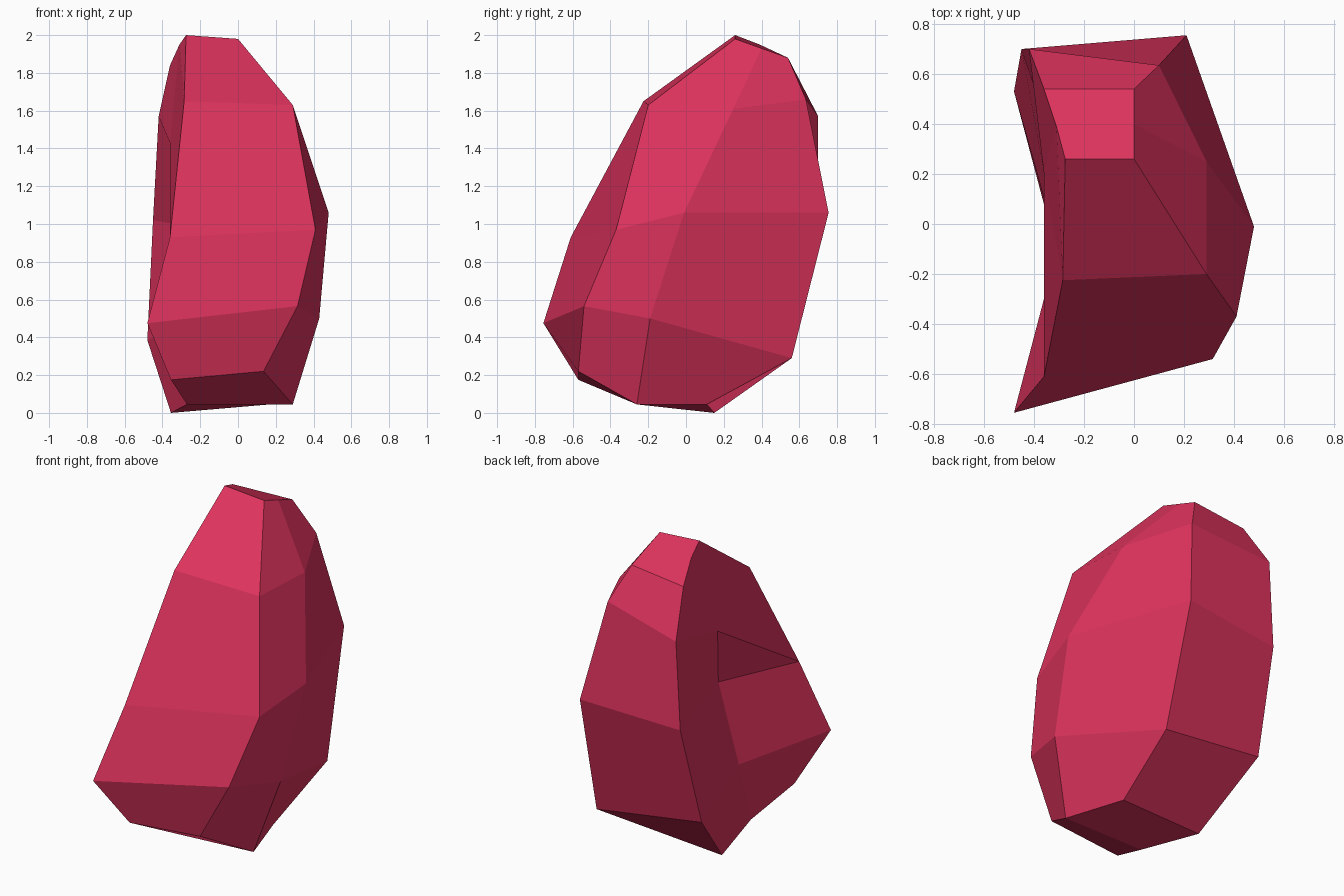
import bpy, bmesh

if "Cube" in bpy.data.objects:
    bpy.data.objects.remove(bpy.data.objects["Cube"])

# Crystal boulder: six corner ridges, each followed from top to bottom
ridges = [
    # front left
    [(-.275, .26, 2.0), (-.285, -.225, 1.65), (-.36, -.61, .93), (-.48, -.755, .475), (-.355, -.57, .175)],
    # front right
    [(0, .26, 1.98), (.29, -.20, 1.63), (.41, -.37, .97), (.315, -.54, .565), (.135, -.57, .22)],
    # right middle
    [(0, .40, 1.93), (.29, .25, 1.61), (.48, -.01, 1.06), (.43, -.19, .50), (.29, -.26, .045)],
    # back right
    [(0, .54, 1.88), (.10, .635, 1.66), (.21, .755, 1.06), (.23, .56, .29), (.17, .11, .045)],
    # back left
    [(-.36, .54, 1.84), (-.42, .70, 1.57), (-.45, .70, 1.02), (-.48, .53, .385), (-.355, .15, 0)],
    # left hollow
    [(-.31, .39, 1.95), (-.36, .20, 1.43), (-.197, -.04, .975), (-.305, -.09, .465), (-.27, -.26, .045)],
]

bm = bmesh.new()
cols = [[bm.verts.new(p) for p in ridge] for ridge in ridges]
n = len(cols)

# Side facets between neighbouring ridges; two on the hollow side are creased
for i in range(n):
    a, b = cols[i], cols[(i + 1) % n]
    for r in range(4):
        if i == 5 and r == 0:
            bm.faces.new([a[0], a[1], b[1]])
            bm.faces.new([a[0], b[1], b[0]])
        elif i == 5 and r == 1:
            bm.faces.new([a[1], a[2], b[2]])
            bm.faces.new([a[1], b[2], b[1]])
        else:
            bm.faces.new([a[r], a[r + 1], b[r + 1], b[r]])

# Top cap and bottom facets
bm.faces.new([c[0] for c in cols])
A, B, C, D, E, F = [c[4] for c in cols]
bm.faces.new([A, F, C, B])
bm.faces.new([F, E, D, C])
bmesh.ops.recalc_face_normals(bm, faces=bm.faces[:])

mesh = bpy.data.meshes.new("boulder")
bm.to_mesh(mesh)
bm.free()
mat = bpy.data.materials.new("crimson stone")
mat.diffuse_color = (.73, .033, .11, 1)
mat.use_nodes = True
mat.node_tree.nodes["Principled BSDF"].inputs["Base Color"].default_value = mat.diffuse_color
mesh.materials.append(mat)
bpy.context.collection.objects.link(bpy.data.objects.new("boulder", mesh))
